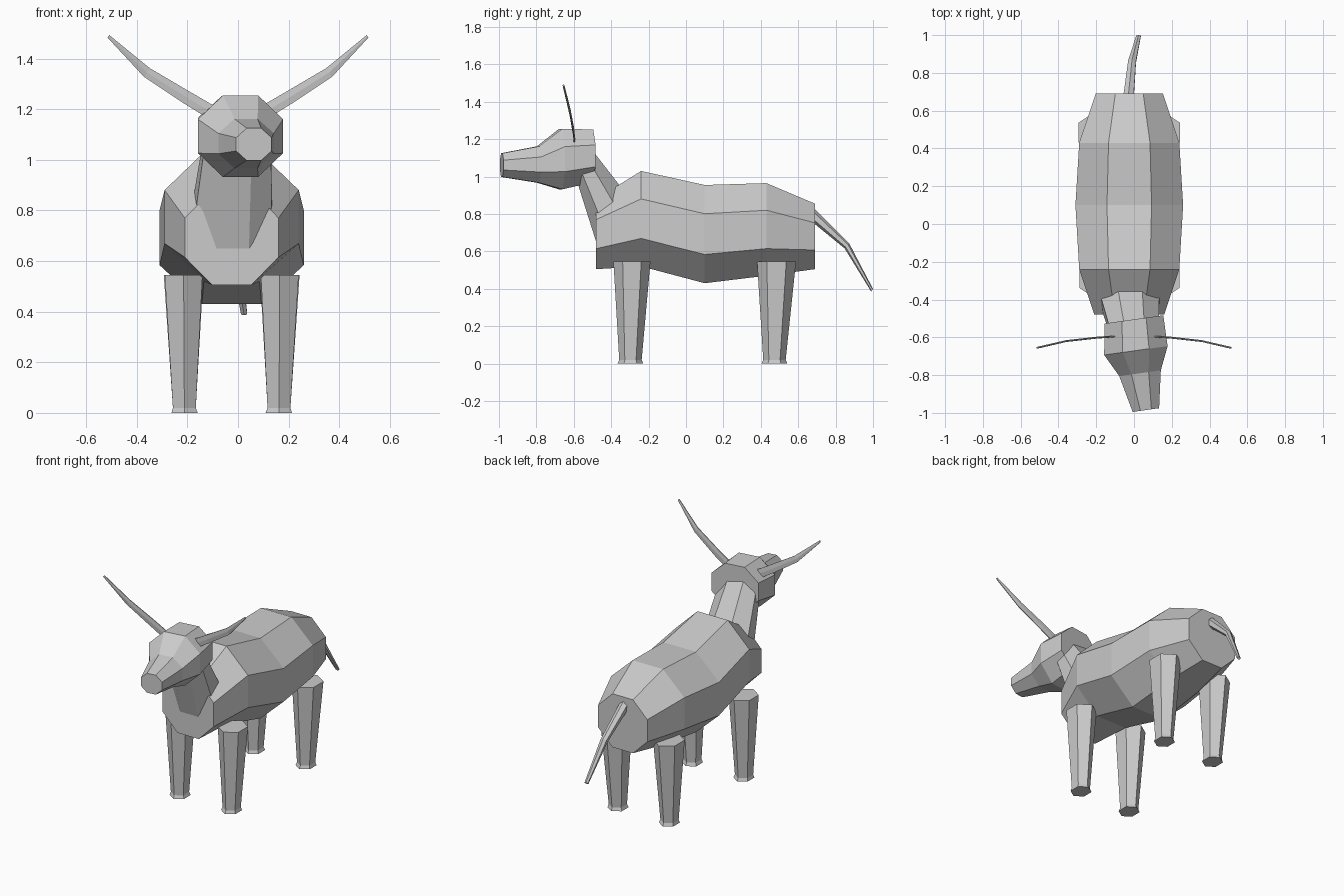
import bpy, bmesh, math
from mathutils import Vector as V

cube = bpy.data.objects.get("Cube")
if cube:
    bpy.data.objects.remove(cube, do_unlink=True)

grey = bpy.data.materials.new("plain grey")
grey.use_nodes = True
COLOUR = (0.6, 0.6, 0.6, 1)
grey.diffuse_color = COLOUR
grey.node_tree.nodes["Principled BSDF"].inputs["Base Color"].default_value = COLOUR


def loft(name, rings, sides=8):
    """Skin polygon rings, each given as centre, u half-axis, v half-axis."""
    bm = bmesh.new()
    loops = []
    for c, u, v in rings:
        angles = [(k + 0.5) * math.tau / sides for k in range(sides)]
        loops.append([bm.verts.new(V(c) + math.cos(a) * V(u) + math.sin(a) * V(v))
                      for a in angles])
    for a, b in zip(loops, loops[1:]):
        for k in range(sides):
            j = (k + 1) % sides
            bm.faces.new((a[k], a[j], b[j], b[k]))
    bm.faces.new(loops[0])
    bm.faces.new(loops[-1])
    bmesh.ops.recalc_face_normals(bm, faces=bm.faces)
    mesh = bpy.data.meshes.new(name)
    bm.to_mesh(mesh)
    bm.free()
    mesh.materials.append(grey)
    obj = bpy.data.objects.new(name, mesh)
    bpy.context.collection.objects.link(obj)
    return obj


def octagon(x, half_width, top, bottom, yaw=0.0):
    """Flat-topped octagon between a top and a bottom (y, z) point."""
    t, b = V((0, *top)), V((0, *bottom))
    k = 1 / math.cos(math.pi / 8)
    return ((t + b) / 2 + V((x, 0, 0)),
            V((half_width, half_width * yaw, 0)) * k, (t - b) / 2 * k)


# Body: y, half width, top, bottom
MID = -0.025
loft("body", [octagon(MID, w, (y, t), (y, b)) for y, w, t, b in (
    (-0.48, 0.185, 0.88, 0.505), (-0.24, 0.265, 1.03, 0.52),
    (0.10, 0.285, 0.955, 0.43), (0.43, 0.265, 0.965, 0.47),
    (0.69, 0.178, 0.855, 0.505))])

# Neck, sunk into body and head
loft("neck", [octagon(MID, 0.16, (-0.31, 0.895), (-0.455, 0.57)),
              octagon(0.0, 0.13, (-0.52, 1.165), (-0.60, 1.03))])

# Head, turned slightly to one side
loft("head", [octagon(x, w, (y, t), (y, b), 0.14) for x, w, y, t, b in (
    (0.0, 0.155, -0.505, 1.252, 0.97), (0.01, 0.168, -0.67, 1.255, 0.932),
    (0.032, 0.11, -0.79, 1.162, 0.967), (0.063, 0.07, -0.985, 1.125, 0.998))])

# Legs: tapered hexagons with a small flared foot
for end, y, foot_y, size in (("front", -0.289, -0.297, 0.099), ("back", 0.484, 0.473, 0.104)):
    for side, s in (("left", 1), ("right", -1)):
        loft(f"{end}_{side}_leg", [
            ((MID + s * x, cy, z), (r * 0.87, 0, 0), (0, r, 0)) for x, cy, z, r in (
                (0.186, foot_y, 0, 0.069), (0.187, foot_y, 0.02, 0.06),
                (0.19, y, 0.545, size))], 6)

# Horns: flat curved blades
for side, s in (("left", 1), ("right", -1)):
    path = ((0.10, -0.595, 1.185, 0.032), (0.20, -0.602, 1.245, 0.03),
            (0.36, -0.62, 1.345, 0.024), (0.512, -0.655, 1.488, 0.007))
    loft(f"{side}_horn", [((s * x, y, z), (-s * 0.55 * r, 0, 0.83 * r), (0, 0.005, 0))
                          for x, y, z, r in path], 6)

# Tail
loft("tail", [((x, y, z), (r, 0, 0), (0, 0.6 * d, 0.7 * d)) for x, y, z, r, d in (
    (-0.03, 0.66, 0.81, 0.032, 0.034), (-0.01, 0.86, 0.63, 0.024, 0.02),
    (0.024, 0.995, 0.392, 0.014, 0.009))], 6)
